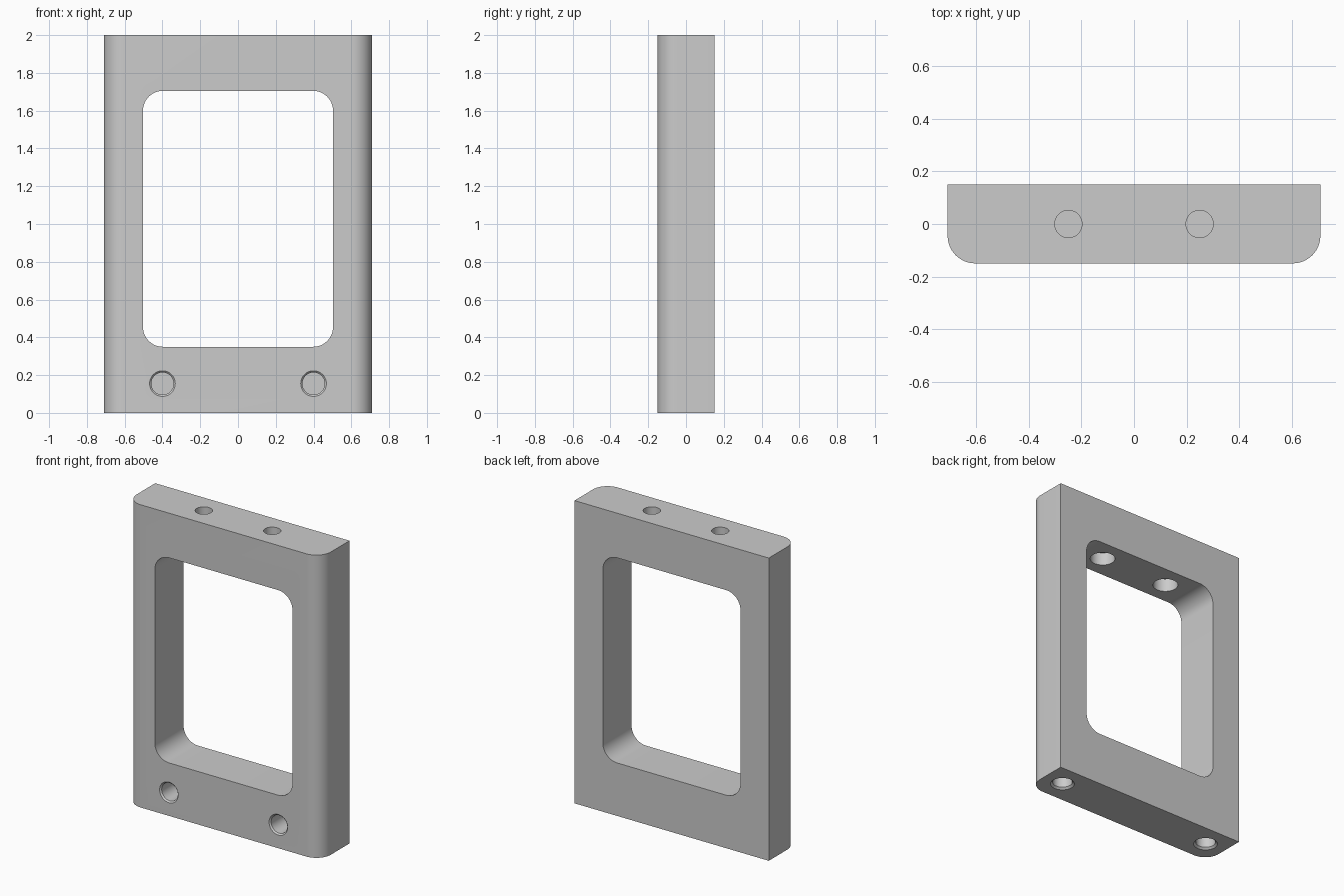
import bpy
import bmesh
from math import cos, sin, pi, tau
from mathutils import Matrix, Vector

default = bpy.data.objects.get("Cube")
if default:
    bpy.data.objects.remove(default, do_unlink=True)

HALF_W, HALF_D, HEIGHT = 0.71, 0.15, 2.0
BAR_BOTTOM, BAR_TOP = 0.35, 1.705     # bottom and top of the window
WINDOW_HALF_W = 0.503
RADIUS = 0.105

grey = bpy.data.materials.new("Plain grey")
grey.use_nodes = True
colour = (0.6, 0.6, 0.6, 1)
grey.diffuse_color = colour
grey.node_tree.nodes["Principled BSDF"].inputs["Base Color"].default_value = colour


def make_object(name, bm):
    bmesh.ops.recalc_face_normals(bm, faces=bm.faces)
    mesh = bpy.data.meshes.new(name)
    bm.to_mesh(mesh)
    bm.free()
    mesh.materials.append(grey)
    obj = bpy.data.objects.new(name, mesh)
    bpy.context.collection.objects.link(obj)
    return obj


def arc(cx, cy, start, steps=12):
    """Quarter circle of points, anticlockwise from the start angle."""
    return [(cx + RADIUS * cos(start + pi / 2 * i / steps),
             cy + RADIUS * sin(start + pi / 2 * i / steps)) for i in range(steps + 1)]


def prism(name, outline, to_3d, along):
    """Extrude a flat outline into a solid."""
    bm = bmesh.new()
    face = bm.faces.new([bm.verts.new(to_3d(u, v)) for u, v in outline])
    extruded = bmesh.ops.extrude_face_region(bm, geom=[face])["geom"]
    moved = [e for e in extruded if isinstance(e, bmesh.types.BMVert)]
    bmesh.ops.translate(bm, verts=moved, vec=along)
    return make_object(name, bm)


def drill(name, profile, origin, direction, segments=48):
    """Turned cutter: profile lists (radius, depth) along the direction."""
    bm = bmesh.new()
    rings = [[bm.verts.new((r * cos(tau * i / segments), r * sin(tau * i / segments), d))
              for i in range(segments)] for r, d in profile]
    for a, b in zip(rings, rings[1:]):
        for i in range(segments):
            j = (i + 1) % segments
            bm.faces.new((a[i], a[j], b[j], b[i]))
    bm.faces.new(rings[0])
    bm.faces.new(rings[-1])
    turn = Vector((0, 0, 1)).rotation_difference(Vector(direction)).to_matrix().to_4x4()
    bm.transform(Matrix.Translation(origin) @ turn)
    return make_object(name, bm)


# Body: flat back, rounded front edges
outline = (arc(-HALF_W + RADIUS, -HALF_D + RADIUS, pi)
           + arc(HALF_W - RADIUS, -HALF_D + RADIUS, -pi / 2)
           + [(HALF_W, HALF_D), (-HALF_W, HALF_D)])
frame = prism("frame", outline, lambda u, v: (u, v, 0), (0, 0, HEIGHT))

# Window with rounded corners
inner_x, low, high = WINDOW_HALF_W - RADIUS, BAR_BOTTOM + RADIUS, BAR_TOP - RADIUS
window = (arc(inner_x, high, 0) + arc(-inner_x, high, pi / 2)
          + arc(-inner_x, low, pi) + arc(inner_x, low, -pi / 2))
cutters = [prism("window_cutter", window, lambda u, v: (u, -0.3, v), (0, 0.6, 0))]

# Hole shapes: chamfered blind holes, and a counterbored through hole
front_hole = [(0.068, -0.02), (0.068, 0), (0.059, 0.009), (0.059, 0.2)]
foot_hole = [(0.073, -0.02), (0.073, 0), (0.06, 0.012), (0.06, 0.3)]
bolt_hole = [(0.076, -0.02), (0.076, 0.085), (0.052, 0.085), (0.052, 0.35)]
for side in (-1, 1):
    cutters.append(drill("front_hole_cutter", front_hole,
                         (side * 0.4, -HALF_D, 0.155), (0, 1, 0)))
    cutters.append(drill("foot_hole_cutter", foot_hole, (side * 0.57, 0, 0), (0, 0, 1)))
    cutters.append(drill("bolt_hole_cutter", bolt_hole,
                         (side * 0.25, 0, BAR_TOP), (0, 0, 1)))

# Cut everything out of the body
bpy.ops.object.select_all(action="DESELECT")
frame.select_set(True)
bpy.context.view_layer.objects.active = frame
for cutter in cutters:
    cutter.hide_render = True
    cut = frame.modifiers.new("cut", "BOOLEAN")
    cut.operation = "DIFFERENCE"
    cut.solver = "EXACT"
    cut.object = cutter
    bpy.ops.object.modifier_apply(modifier=cut.name)
    bpy.data.objects.remove(cutter, do_unlink=True)

bpy.ops.object.shade_smooth_by_angle(angle=pi / 6)
